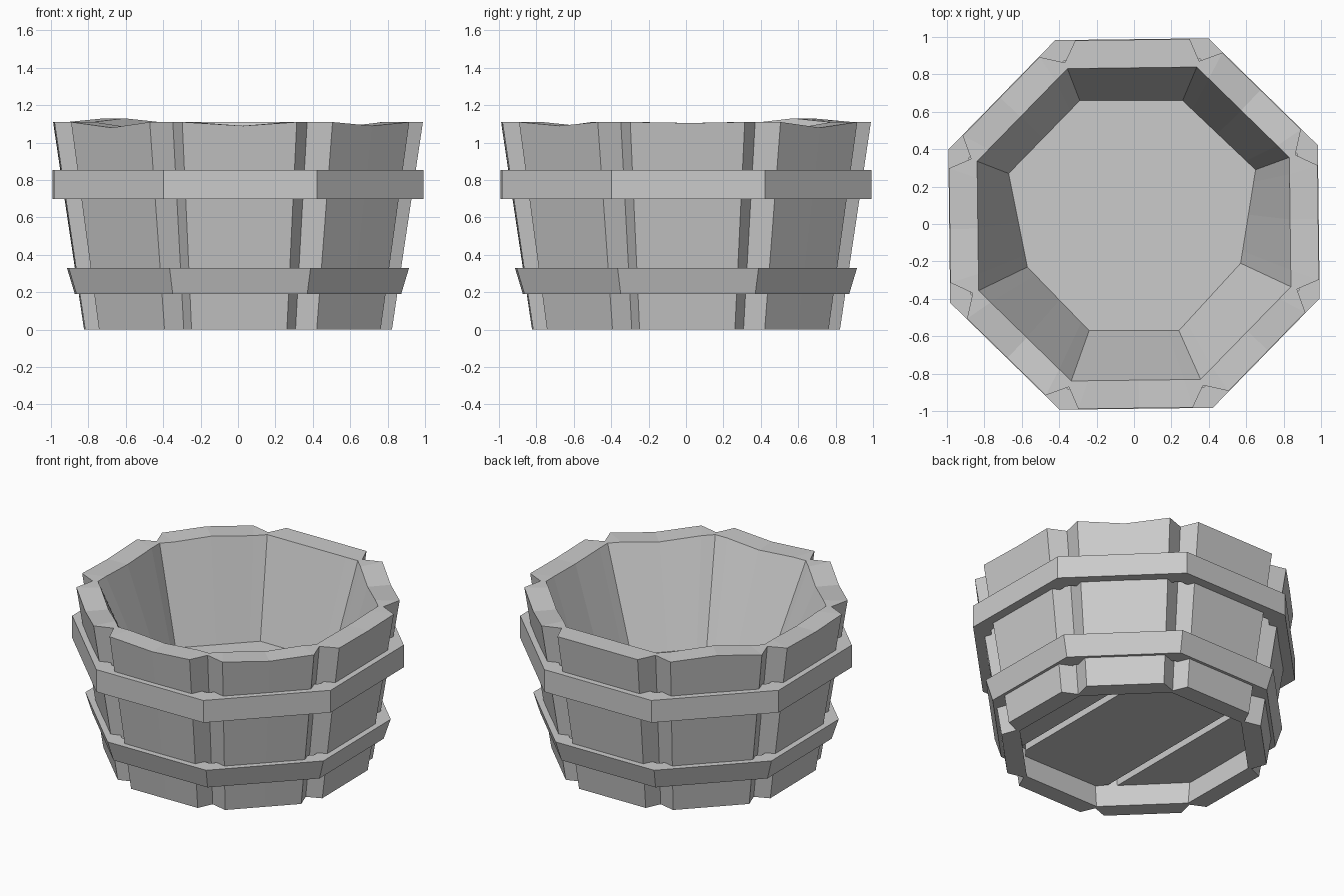
import bpy, bmesh, math
from mathutils import Vector

if "Cube" in bpy.data.objects:
    bpy.data.objects.remove(bpy.data.objects["Cube"])

N = 8
ROT = math.radians(0.7)
HALF = math.tan(math.pi / N)


def corner(k, apothem):
    a = math.radians(-67.5 + 45 * k) + ROT
    r = apothem / math.cos(math.pi / N)
    return Vector((r * math.cos(a), r * math.sin(a)))


def make_object(name, loops, cap_first=False, cap_last=False, closed=False):
    """Bridge a stack of equal-length loops into one mesh."""
    bm = bmesh.new()
    rings = [[bm.verts.new(p) for p in loop] for loop in loops]
    n = len(rings[0])
    pairs = list(zip(rings, rings[1:]))
    if closed:
        pairs.append((rings[-1], rings[0]))
    for a, b in pairs:
        for i in range(n):
            j = (i + 1) % n
            bm.faces.new((a[i], a[j], b[j], b[i]))
    if cap_first:
        bm.faces.new(rings[0][::-1])
    if cap_last:
        bm.faces.new(rings[-1])
    bmesh.ops.recalc_face_normals(bm, faces=bm.faces)
    me = bpy.data.meshes.new(name)
    bm.to_mesh(me)
    bm.free()
    ob = bpy.data.objects.new(name, me)
    bpy.context.collection.objects.link(ob)
    return ob


# Stave wall: each side is a flat stave, with a V groove at each corner
MID_Z = [1.09, 1.09, 1.105, 1.08, 1.11, 1.13, 1.10, 1.08]


def top_z(k, part):
    return MID_Z[k] if part == 1 else 1.11


def outer_loop(apothem, zfun):
    pts = []
    for k in range(N):
        a, b = corner(k - 1, apothem), corner(k, apothem)
        s = 0.12 + 0.03 * (k % 2)
        plan = [a.lerp(b, s), a.lerp(b, 0.52), a.lerp(b, 0.87), b * 0.88]
        pts += [(p.x, p.y, zfun(k, i)) for i, p in enumerate(plan)]
    return pts


def inner_loop(corners, zfun):
    pts = []
    for k in range(N):
        a, b = corners[k - 1], corners[k]
        plan = [a.lerp(b, t) for t in (0.13, 0.52, 0.87, 1)]
        pts += [(p.x, p.y, zfun(k, i)) for i, p in enumerate(plan)]
    return pts


def octagon(apothem):
    return [corner(k, apothem) for k in range(N)]


floor_outline = [Vector(p) for p in (
    (.24, -.57), (.57, -.21), (.65, .29), (.26, .66),
    (-.29, .66), (-.67, .27), (-.57, -.23), (-.24, -.57))]

make_object("tub_wall_and_floor", [
    inner_loop(octagon(0.73), lambda k, i: 0.22),
    inner_loop(octagon(0.70), lambda k, i: 0.0),
    outer_loop(0.82, lambda k, i: 0.0),
    outer_loop(0.985, top_z),
    inner_loop(octagon(0.835), top_z),
    inner_loop(floor_outline, lambda k, i: 0.45),
], cap_first=True, cap_last=True)


# Hoops: octagonal bands around the staves
def hoop(name, z0, z1, a0, a1, thick):
    rows = [(a0, z0), (a1, z1), (a1 - thick, z1), (a0 - thick, z0)]
    make_object(name, [[(p.x, p.y, z) for p in octagon(a)] for a, z in rows],
                closed=True)


hoop("upper_hoop", 0.70, 0.855, 0.988, 0.988, 0.11)
hoop("lower_hoop", 0.19, 0.33, 0.868, 0.91, 0.10)


# Base planks, running front to back under the floor
def plank(name, outline):
    make_object(name, [[(x, y, z) for x, y in outline] for z in (0.16, 0.23)],
                cap_first=True, cap_last=True)


plank("middle_plank", [(-.34, -.66), (-.29, -.72), (.29, -.72), (.34, -.66),
                       (.34, .66), (.29, .72), (-.29, .72), (-.34, .66)])
for side, label in ((1, "right"), (-1, "left")):
    plank(label + "_plank", [(side * x, y) for x, y in
                             ((.39, -.63), (.72, -.3), (.72, .3), (.39, .63))])
